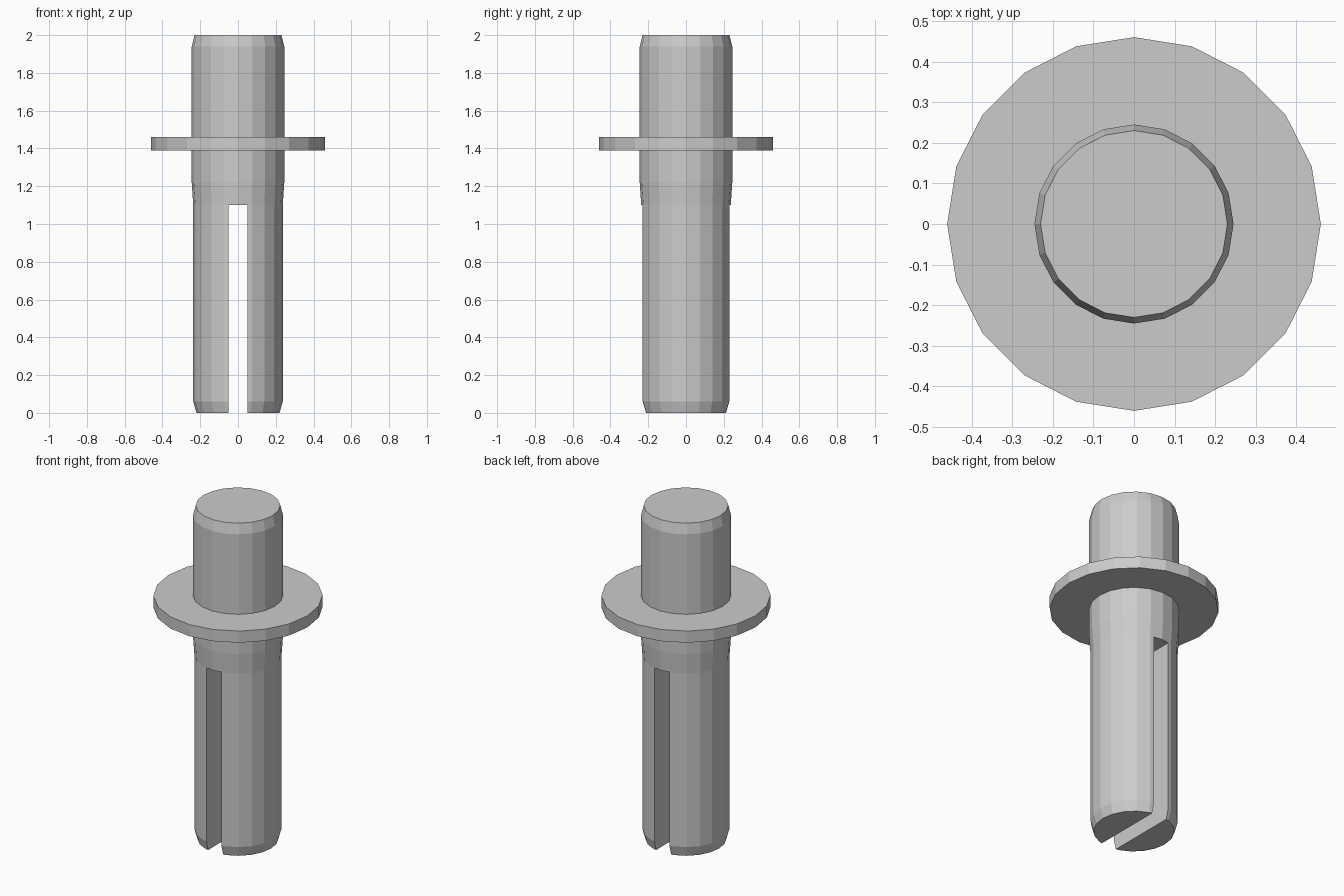
import bpy, bmesh
from math import cos, sin, pi

if "Cube" in bpy.data.objects:
    bpy.data.objects.remove(bpy.data.objects["Cube"])

SIDES = 20

# Lathe profile (radius, z): legs, collar taper, flange, chamfered head
profile = [(0.22, 0.0), (0.237, 0.06), (0.237, 1.10), (0.245, 1.22),
           (0.245, 1.39), (0.46, 1.39), (0.46, 1.46), (0.245, 1.46),
           (0.245, 1.94), (0.23, 2.0)]

# Solid pin body with flange
bm = bmesh.new()
rings = [[bm.verts.new((r * cos(2 * pi * i / SIDES), r * sin(2 * pi * i / SIDES), z))
          for i in range(SIDES)] for r, z in profile]
for lower, upper in zip(rings, rings[1:]):
    for i in range(SIDES):
        j = (i + 1) % SIDES
        bm.faces.new((lower[i], lower[j], upper[j], upper[i]))
bm.faces.new(rings[0][::-1])
bm.faces.new(rings[-1])
mesh = bpy.data.meshes.new("slotted_pin")
bm.to_mesh(mesh)
bm.free()
pin = bpy.data.objects.new("slotted_pin", mesh)
bpy.context.collection.objects.link(pin)

# Slot running front to back between the two legs
bpy.ops.mesh.primitive_cube_add(size=1, location=(0, 0, 0.5))
cutter = bpy.context.object
cutter.name = "slot_cutter"
cutter.scale = (0.1, 1.0, 1.2)
cutter.hide_render = True

slot = pin.modifiers.new("slot", 'BOOLEAN')
slot.operation = 'DIFFERENCE'
slot.solver = 'EXACT'
slot.object = cutter
bpy.context.view_layer.objects.active = pin
bpy.ops.object.modifier_apply(modifier="slot")
bpy.data.objects.remove(cutter)
